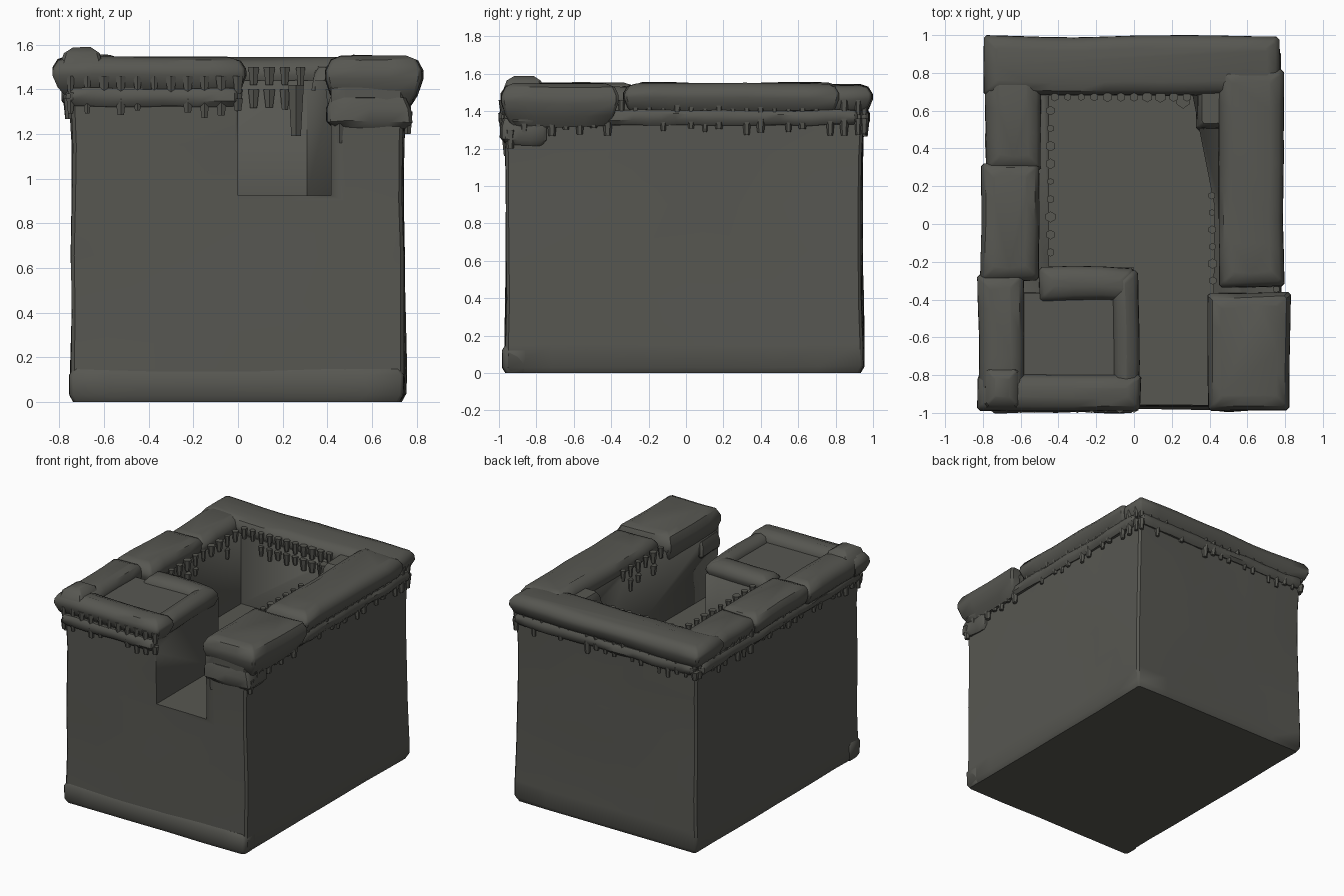
import bpy, bmesh, random
from mathutils import Vector, noise

random.seed(4)
cube = bpy.data.objects.get("Cube")
if cube:
    bpy.data.objects.remove(cube)

STONE = (0.095, 0.095, 0.083, 1)
stone = bpy.data.materials.new("dark grey stone")
stone.use_nodes = True
stone.diffuse_color = STONE
bsdf = stone.node_tree.nodes["Principled BSDF"]
bsdf.inputs["Base Color"].default_value = STONE
bsdf.inputs["Roughness"].default_value = 0.9


def finish(name, bm, angle=0.7):
    bmesh.ops.recalc_face_normals(bm, faces=bm.faces)
    mesh = bpy.data.meshes.new(name)
    bm.to_mesh(mesh)
    bm.free()
    mesh.materials.append(stone)
    obj = bpy.data.objects.new(name, mesh)
    bpy.context.collection.objects.link(obj)
    bpy.ops.object.select_all(action="DESELECT")
    obj.select_set(True)
    bpy.context.view_layer.objects.active = obj
    bpy.ops.object.shade_smooth_by_angle(angle=angle)
    return obj


def outline(x0, x1, y0, y1, step):
    """Rectangle subdivided along its sides, with clipped corners."""
    c = 0.015
    corners = [(x0 + c, y0), (x1 - c, y0), (x1, y0 + c), (x1, y1 - c),
               (x1 - c, y1), (x0 + c, y1), (x0, y1 - c), (x0, y0 + c)]
    pts = []
    for i, a in enumerate(corners):
        a, b = Vector(a), Vector(corners[(i + 1) % 8])
        n = max(1, round((b - a).length / step))
        pts += [a.lerp(b, k / n) for k in range(n)]
    return pts


def weathered(name, x0, x1, y0, y1, levels, rough=0.012, step=0.16, freq=2.5):
    """Stack outlines at (height, outset) levels, then wear the surface."""
    bm = bmesh.new()
    count = len(outline(x0, x1, y0, y1, step))
    base = outline(x0, x1, y0, y1, step)
    cx, cy = (x0 + x1) / 2, (y0 + y1) / 2
    rings = []
    for z, out in levels:
        sx, sy = 1 + 2 * out / (x1 - x0), 1 + 2 * out / (y1 - y0)
        ring = []
        for p in base:
            v = Vector((cx + (p.x - cx) * sx, cy + (p.y - cy) * sy, z))
            d = noise.noise_vector(v * freq) * rough
            if z == 0:
                d.z = 0
            ring.append(bm.verts.new(v + d))
        rings.append(ring)
    for lo, hi in zip(rings, rings[1:]):
        for i in range(count):
            j = (i + 1) % count
            bm.faces.new((lo[i], lo[j], hi[j], hi[i]))
    bm.faces.new(rings[0])
    bm.faces.new(rings[-1])
    return finish(name, bm)


def prism(name, pts, z0, z1):
    bm = bmesh.new()
    face = bm.faces.new([bm.verts.new((x, y, z0)) for x, y in pts])
    top = bmesh.ops.extrude_face_region(bm, geom=[face])["geom"]
    bmesh.ops.translate(bm, verts=[v for v in top if isinstance(v, bmesh.types.BMVert)],
                        vec=(0, 0, z1 - z0))
    return finish(name, bm, 0.5)


# Main block with the courtyard and entrance cut out
body = weathered("main_block", -0.745, 0.74, -0.965, 0.945,
                 [(0, -0.015), (0.03, 0.005), (0.15, 0.005), (0.4, 0), (0.65, 0),
                  (0.9, -0.003), (1.15, -0.004), (1.3, 0), (1.44, 0)],
                 0.016, 0.24, 1.7)
yard = [(0, -1.2), (0.415, -1.2), (0.425, 0.1), (0.31, 0.68),
        (-0.45, 0.68), (-0.45, -0.23), (0, -0.23)]
cutter = prism("courtyard_cutter", yard, 0.925, 1.8)
cutter.hide_render = True
cutter.hide_set(True)
cut = body.modifiers.new("courtyard", "BOOLEAN")
cut.operation = "DIFFERENCE"
cut.solver = "EXACT"
cut.object = cutter

# Rounded plinth course along the front
weathered("front_plinth", -0.75, 0.735, -0.975, -0.85,
          [(0, -0.012), (0.03, 0.005), (0.12, 0.006), (0.148, -0.01)], 0.006)


def coping(name, x0, x1, y0, y1, top=1.54, low=1.37):
    h = top - low
    weathered(name, x0, x1, y0, y1,
              [(low, -0.06), (low + 0.25 * h, -0.022), (low + 0.55 * h, 0),
               (low + 0.72 * h, -0.002), (low + 0.92 * h, -0.025), (top, -0.07)], 0.014)


# Coping stones on top of the walls
coping("back_coping", -0.79, 0.77, 0.68, 0.995)
coping("left_rear_coping", -0.785, -0.49, 0.28, 0.8, 1.535)
coping("left_middle_coping", -0.81, -0.5, -0.3, 0.32, 1.55)
coping("left_front_coping", -0.825, -0.58, -0.9, -0.26, 1.55)
coping("right_coping", 0.45, 0.79, -0.33, 0.82, 1.55)
coping("front_right_coping", 0.39, 0.825, -0.99, -0.36, 1.55, 1.32)
coping("front_left_coping", -0.83, 0.04, -0.99, -0.8, 1.545)
coping("tower_side_coping", -0.11, 0.03, -0.92, -0.24, 1.53)
coping("tower_back_coping", -0.5, 0.01, -0.41, -0.23, 1.53)
weathered("corner_stone", -0.8, -0.6, -0.98, -0.76,
          [(1.5, 0), (1.56, -0.02), (1.585, -0.06)], 0.012)
weathered("tower_roof", -0.64, -0.06, -0.86, -0.36, [(1.42, 0), (1.485, -0.005)], 0.012)
weathered("right_corner_fill", 0.33, 0.5, 0.5, 0.8, [(1.4, 0), (1.47, -0.01), (1.5, -0.03)])


def lump(bm, x, y, z0, z1, w, d):
    """One worn hanging drop, tapering downwards."""
    r = bmesh.ops.create_cone(bm, cap_ends=True, segments=6, radius1=0.62, radius2=1, depth=1)
    for v in r["verts"]:
        v.co = Vector((x + v.co.x * w, y + v.co.y * d, (z0 + z1) / 2 + v.co.z * (z1 - z0)))


def cornice(name, a, b, normal, z=1.36, gap=0.075, band=True):
    """Worn band with small blocks above and drops below, along a wall."""
    a, b, n = Vector(a), Vector(b), Vector(normal)
    if band:
        lo = [min(a[i], b[i], a[i] - 0.05 * n[i], a[i] + 0.035 * n[i]) for i in range(2)]
        hi = [max(a[i], b[i], a[i] - 0.05 * n[i], a[i] + 0.035 * n[i]) for i in range(2)]
        weathered(name + "_band", lo[0], hi[0], lo[1], hi[1],
                  [(z - 0.035, -0.02), (z - 0.01, 0), (z + 0.025, 0), (z + 0.045, -0.015)],
                  0.012, 0.08, 6)
    bm = bmesh.new()
    steps = round((b - a).length / gap)
    for i in range(steps + 1):
        p = a.lerp(b, i / steps) + n * 0.008
        w = random.uniform(0.018, 0.03)
        lump(bm, p.x, p.y, z + 0.02, z + 0.1, w, w)
        if random.random() < 0.75:
            lump(bm, p.x, p.y, z - random.uniform(0.05, 0.095), z, w, w)
    finish(name + "_drops", bm)


# Cornice drops around the outer walls
cornice("front_left_cornice", (-0.75, -0.965), (0.0, -0.965), (0, -1))
cornice("left_cornice", (-0.75, -0.94), (-0.75, 0.92), (-1, 0))
cornice("back_cornice", (-0.74, 0.945), (0.73, 0.945), (0, 1))
cornice("right_cornice", (0.745, -0.94), (0.745, 0.92), (1, 0))

# Drops along the inner walls
cornice("inner_back_cornice", (-0.42, 0.68), (0.28, 0.68), (0, -1), 1.4, 0.07, False)
cornice("inner_right_cornice", (0.425, -0.3), (0.42, 0.15), (-1, 0), 1.4, 0.09, False)
cornice("inner_left_cornice", (-0.45, -0.15), (-0.45, 0.6), (1, 0), 1.4, 0.09, False)

# Heavier worn moulding below the right front coping
weathered("front_right_moulding", 0.405, 0.775, -0.985, -0.75,
          [(1.22, -0.025), (1.25, 0), (1.31, 0), (1.36, -0.015)], 0.02, 0.08, 5)
bm = bmesh.new()
lump(bm, 0.455, -0.955, 1.16, 1.27, 0.03, 0.03)
lump(bm, 0.76, -0.94, 1.2, 1.3, 0.025, 0.03)
lump(bm, 0.26, 0.66, 1.19, 1.42, 0.04, 0.05)
finish("long_drops", bm)
